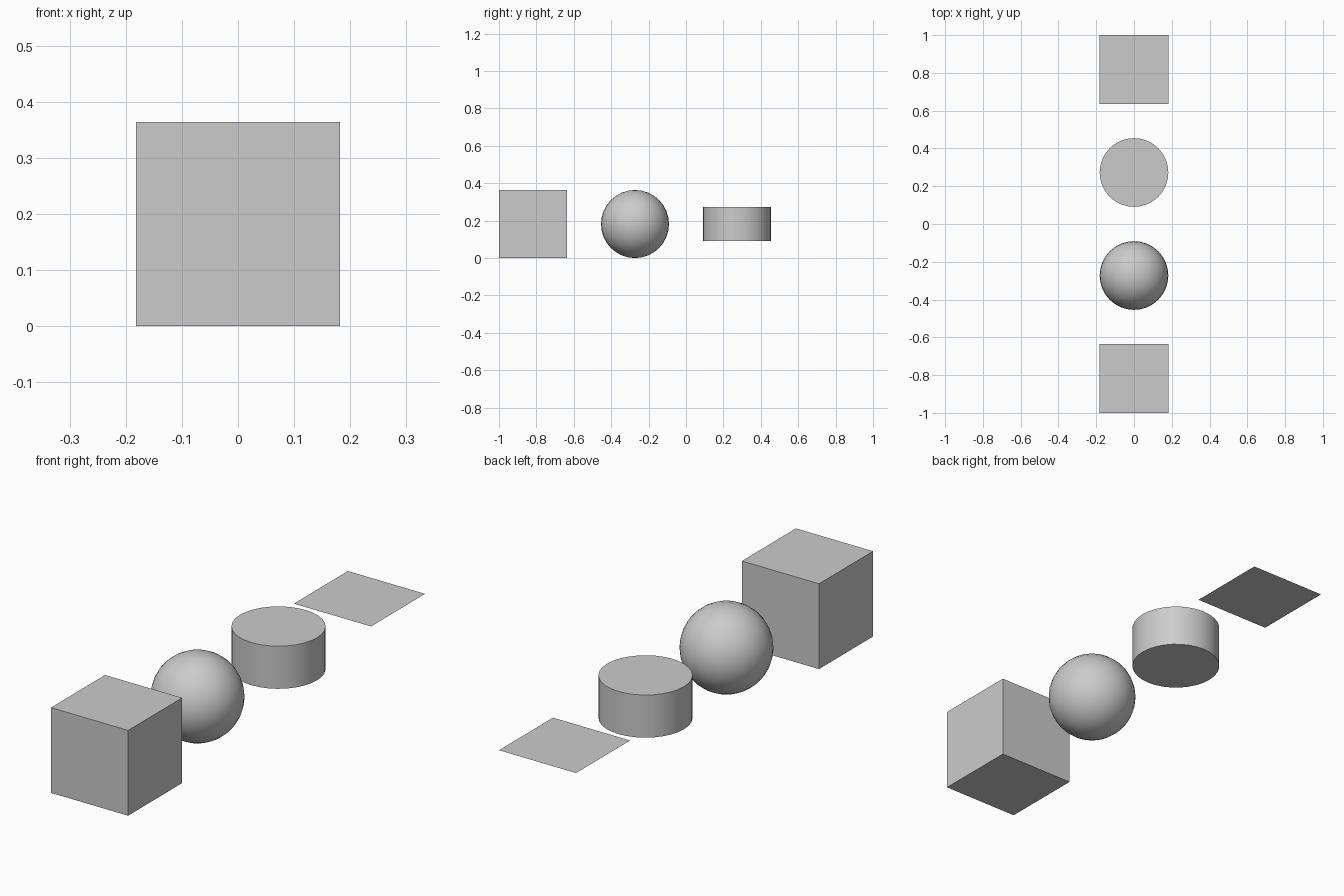
import bpy
import math

if "Cube" in bpy.data.objects:
    bpy.data.objects.remove(bpy.data.objects["Cube"])

S = 2 / 5.5          # common width of every shape
STEP = 1.5 * S       # spacing along y
Z = S / 2            # all shapes share one centre height


def finish(name, smooth=False):
    bpy.context.object.name = name
    if smooth:
        bpy.ops.object.shade_smooth_by_angle(angle=math.radians(30))


def place(i):
    return (0, (i - 1.5) * STEP, Z)


# Cube at the front
bpy.ops.mesh.primitive_cube_add(size=S, location=place(0))
finish("cube")

# Ball
bpy.ops.mesh.primitive_uv_sphere_add(segments=32, ring_count=16, radius=S / 2, location=place(1))
finish("ball", True)

# Capped cylinder, half as tall as it is wide
bpy.ops.mesh.primitive_cylinder_add(vertices=32, radius=S / 2, depth=S / 2, location=place(2))
finish("cylinder", True)

# Flat square sheet at the back
bpy.ops.mesh.primitive_plane_add(size=S, location=place(3))
finish("flat_square")
